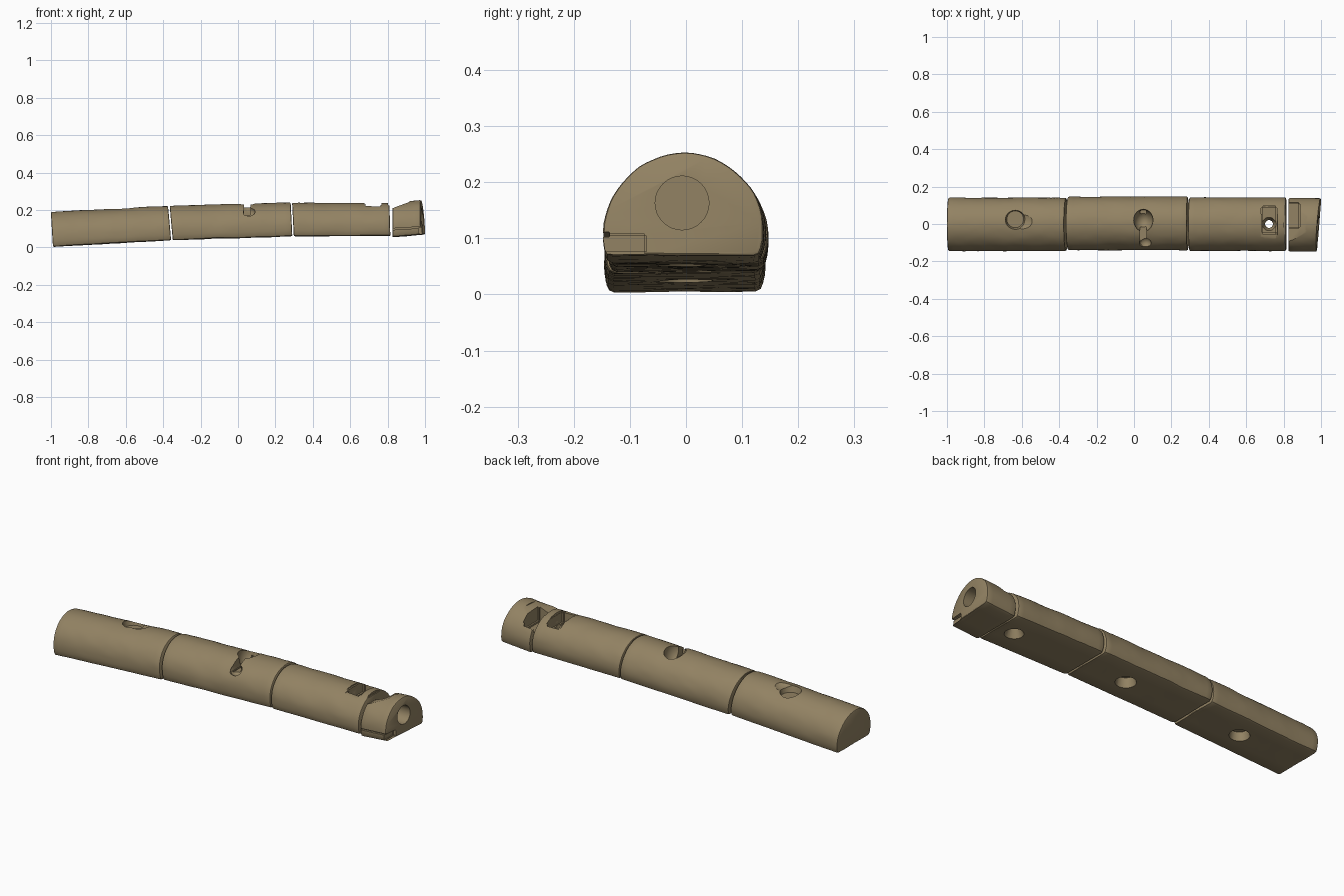
import bpy, bmesh, math
from mathutils import Vector, Matrix, noise

if "Cube" in bpy.data.objects:
    bpy.data.objects.remove(bpy.data.objects["Cube"])

stone = bpy.data.materials.new("tan stone")
stone.diffuse_color = (0.29, 0.225, 0.125, 1)
stone.use_nodes = True
stone.node_tree.nodes["Principled BSDF"].inputs["Base Color"].default_value = stone.diffuse_color


def section(h):
    """D-shaped cross-section: rounded top, near-flat base (y, z)."""
    r, c = 0.143, 0.045
    pts = [(-0.127, 0.0), (-0.06, 0.0), (0, 0.0), (0.06, 0.0), (0.125, 0.0), (0.134, 0.004),
           (0.138, 0.014), (0.142, 0.03)]
    for i in range(33):
        a = math.pi * i / 32
        pts.append((r * math.cos(a), c + (h - c) * math.sin(a)))
    return pts + [(-0.143, 0.03), (-0.140, 0.012), (-0.136, 0.004)]


def segment(name, x0, x1, base, top, y0, lean0=(0, 0), lean1=(0, 0)):
    """Lofted beam piece; lean = end shift in x per unit of (y, z)."""
    bm = bmesh.new()
    n = max(6, int((x1 - x0) / 0.025))
    e = 0.008
    ts = [(0, 0.955), (0.25 * e, 0.985), (e, 1)]
    L = x1 - x0
    ts += [(e + (L - 2 * e) * i / n, 1) for i in range(1, n)]
    ts += [(L - e, 1), (L - 0.25 * e, 0.985), (L, 0.955)]
    rings = []
    for d, s in ts:
        t = d / L
        zb = base[0] + (base[1] - base[0]) * t
        h = top[0] + (top[1] - top[0]) * t - zb
        ring = []
        for y, z in section(h):
            y, z = y * s, h / 2 + (z - h / 2) * s
            x = x0 + d + (1 - t) * (lean0[0] * y + lean0[1] * (z - h / 2)) \
                + t * (lean1[0] * y + lean1[1] * (z - h / 2))
            p = Vector((x, y + y0, zb + z))
            k = noise.noise(p * 9) * 0.0025 + noise.noise(p * 30) * 0.001
            p.y += k * (1 if y > 0 else -1) * abs(y) / 0.143
            p.z = max(0, p.z + k)
            ring.append(bm.verts.new(p))
        rings.append(ring)
    for a, b in zip(rings, rings[1:]):
        for i in range(len(a)):
            j = (i + 1) % len(a)
            bm.faces.new((a[i], a[j], b[j], b[i]))
    bm.faces.new(rings[0])
    bm.faces.new(rings[-1])
    bmesh.ops.recalc_face_normals(bm, faces=bm.faces)
    return to_object(name, bm)


def to_object(name, bm):
    me = bpy.data.meshes.new(name)
    bm.to_mesh(me)
    bm.free()
    me.materials.append(stone)
    ob = bpy.data.objects.new(name, me)
    bpy.context.collection.objects.link(ob)
    return ob


def cone(loc, r_low, r_high, depth, rot=None):
    bm = bmesh.new()
    m = Matrix.Translation(loc) @ (rot or Matrix())
    bmesh.ops.create_cone(bm, cap_ends=True, segments=32, radius1=r_low,
                          radius2=r_high, depth=depth, matrix=m)
    return to_object("cutter", bm)


def ball(loc, size):
    bm = bmesh.new()
    m = Matrix.Translation(loc) @ Matrix.Diagonal((*size, 1))
    bmesh.ops.create_uvsphere(bm, u_segments=28, v_segments=16, radius=1, matrix=m)
    return to_object("cutter", bm)


def box(loc, size, tilt=0, turn=0):
    bm = bmesh.new()
    m = (Matrix.Translation(loc) @ Matrix.Rotation(turn, 4, 'Z')
         @ Matrix.Rotation(tilt, 4, 'Y') @ Matrix.Diagonal((*size, 1)))
    bmesh.ops.create_cube(bm, size=1, matrix=m)
    bmesh.ops.bevel(bm, geom=bm.edges[:], offset=min(size) * 0.12, segments=2,
                    affect='EDGES')
    return to_object("cutter", bm)


def carve(ob, cutters):
    bpy.context.view_layer.objects.active = ob
    for c in cutters:
        c.hide_render = True
        mod = ob.modifiers.new("cut", 'BOOLEAN')
        mod.operation, mod.solver, mod.object = 'DIFFERENCE', 'EXACT', c
        bpy.ops.object.modifier_apply(modifier=mod.name)
        bpy.data.objects.remove(c)


# Left piece: shallow dish on top, hole underneath
left = segment("left_segment", -0.995, -0.366, (0.004, 0.039), (0.190, 0.223), -0.002,
               (0, -0.06), (0, -0.09))
carve(left, [cone((-0.635, 0.025, 0.205), 0.045, 0.062, 0.06),
             ball((-0.60, 0.02, 0.222), (0.06, 0.055, 0.025)),
             cone((-0.635, 0.0, 0.025), 0.055, 0.042, 0.08)])

# Middle piece: round pit with a slot running to the front
middle = segment("middle_segment", -0.357, 0.286, (0.040, 0.060), (0.223, 0.241), 0.003,
                 (0, -0.09), (0, -0.05))
carve(middle, [ball((0.05, 0.02, 0.225), (0.052, 0.06, 0.07)),
               box((0.05, -0.04, 0.22), (0.036, 0.23, 0.10)),
               ball((0.06, -0.10, 0.19), (0.032, 0.03, 0.03)),
               cone((0.05, 0.0, 0.06), 0.055, 0.042, 0.08)])

# Right piece: square pit that breaks through, hole underneath
right = segment("right_segment", 0.294, 0.812, (0.060, 0.062), (0.239, 0.237), -0.001,
                (0, -0.05), (0, -0.03))
carve(right, [box((0.722, 0.02, 0.25), (0.09, 0.26, 0.06), 0.05),
              box((0.722, 0.02, 0.20), (0.085, 0.15, 0.075)),
              cone((0.722, 0.0, 0.150), 0.018, 0.045, 0.08),
              cone((0.722, 0.0, 0.085), 0.055, 0.016, 0.09),
              box((0.815, 0.02, 0.25), (0.025, 0.2, 0.05))])

# End piece: sloped broken top, notch, round socket and chipped corner
end = segment("end_segment", 0.826, 0.985, (0.056, 0.068), (0.240, 0.252), -0.004,
              (0, 0), (0.08, -0.06))
carve(end, [box((0.845, 0.0, 0.256), (0.15, 0.4, 0.08), -0.38, -0.12),
            box((0.853, 0.045, 0.20), (0.07, 0.14, 0.10)),
            cone((0.96, -0.007, 0.163), 0.048, 0.048, 0.14,
                 Matrix.Rotation(math.pi / 2, 4, 'Y')),
            box((0.985, -0.12, 0.09), (0.04, 0.10, 0.036)),
            box((0.91, -0.15, 0.103), (0.22, 0.028, 0.008), -0.06)])

for ob in (left, middle, right, end):
    bpy.ops.object.select_all(action='DESELECT')
    ob.select_set(True)
    bpy.context.view_layer.objects.active = ob
    bpy.ops.object.shade_smooth_by_angle(angle=math.radians(35))
